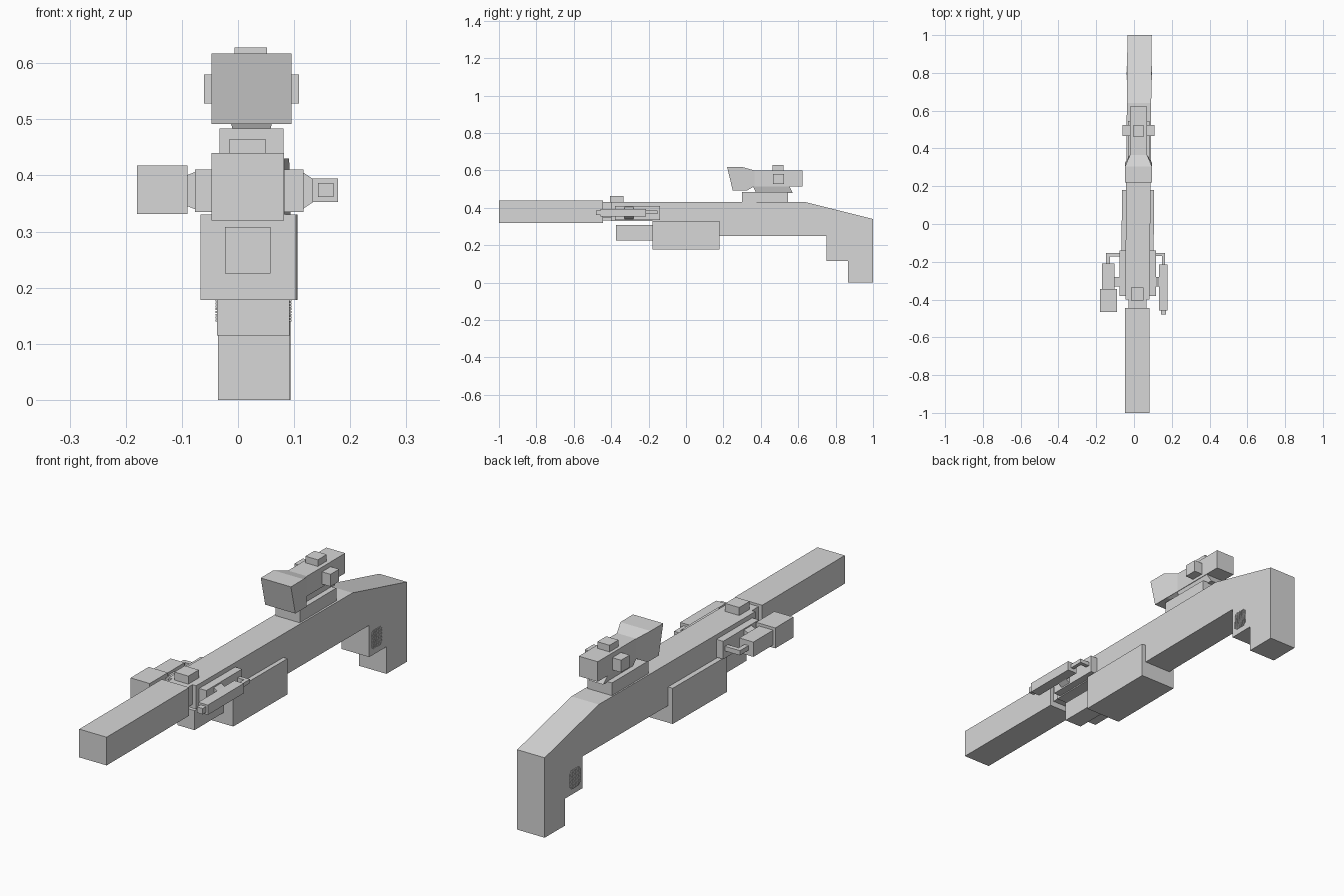
import bpy
import bmesh

if "Cube" in bpy.data.objects:
    bpy.data.objects.remove(bpy.data.objects["Cube"], do_unlink=True)

GREY = (0.68, 0.68, 0.68, 1)
grey = bpy.data.materials.new("plain_grey")
grey.use_nodes = True
grey.diffuse_color = GREY
grey.node_tree.nodes["Principled BSDF"].inputs["Base Color"].default_value = GREY


def finish(name, bm):
    bmesh.ops.recalc_face_normals(bm, faces=bm.faces)
    mesh = bpy.data.meshes.new(name)
    bm.to_mesh(mesh)
    bm.free()
    mesh.materials.append(grey)
    obj = bpy.data.objects.new(name, mesh)
    bpy.context.collection.objects.link(obj)
    return obj


def add_box(bm, x, y, z):
    verts = bmesh.ops.create_cube(bm, size=1)["verts"]
    for v in verts:
        v.co = [r[0] if c < 0 else r[1] for c, r in zip(v.co, (x, y, z))]
    return verts


def box(name, x, y, z, edit=None):
    """Box from three ranges; edit may move single corners."""
    bm = bmesh.new()
    for v in add_box(bm, x, y, z):
        if edit:
            edit(v.co)
    return finish(name, bm)


def prism(name, profile, x, edit=None):
    """Side profile of (y, z) points extruded across x."""
    bm = bmesh.new()
    face = bm.faces.new([bm.verts.new((x[0], y, z)) for y, z in profile])
    new = bmesh.ops.extrude_face_region(bm, geom=[face])["geom"]
    for v in new:
        if isinstance(v, bmesh.types.BMVert):
            v.co.x = x[1]
    for v in bm.verts:
        if edit:
            edit(v.co)
    return finish(name, bm)


def lean(co):
    co.x += 0.008 * co.y


# Body and stock, leaning very slightly sideways along the length
prism("body_and_stock",
      [(-.4, .43), (.64, .43), (1, .34), (1, 0), (.865, 0), (.865, .115),
       (.75, .115), (.75, .25), (.17, .25), (.17, .33), (-.4, .33)],
      (-.043, .086), lean)

# Barrel and its collar
box("barrel", (-.047, .082), (-1, -.445), (.32, .44))
box("barrel_collar", (-.03, .065), (-.45, -.39), (.345, .43))

# Underside
box("magazine", (-.065, .105), (-.18, .18), (.178, .33), lean)
box("fore_block", (-.023, .058), (-.375, -.17), (.225, .308))

# Front sight and side rails
box("front_sight", (-.016, .05), (-.405, -.335), (.43, .464))
box("left_rail", (.08, .117), (-.38, -.14), (.335, .411))
box("right_rail", (-.077, -.045), (-.38, -.14), (.335, .411))


def taper_out(outer_x):
    def edit(co):
        if abs(co.x - outer_x) < .002:
            co.z = .373 + (co.z - .373) * .6
    return edit


# Lamp on the right rail
box("lamp_clamp", (-.11, -.077), (-.33, -.28), (.34, .406), taper_out(-.11))
box("lamp_head", (-.18, -.09), (-.465, -.343), (.331, .418))
box("lamp_body", (-.17, -.104), (-.345, -.21), (.343, .406))
box("lamp_switch", (-.147, -.128), (-.212, -.153), (.365, .385))
box("lamp_switch_arm", (-.13, -.07), (-.172, -.153), (.365, .385))

# Pointer on the left rail
box("pointer_clamp", (.115, .135), (-.33, -.28), (.34, .406), taper_out(.135))
box("pointer_body", (.133, .178), (-.457, -.215), (.353, .395))
box("pointer_tip", (.143, .17), (-.48, -.455), (.362, .387))
box("pointer_switch", (.147, .163), (-.217, -.153), (.368, .385))
box("pointer_switch_arm", (.112, .149), (-.17, -.153), (.368, .385))


# Scope
def neck_shape(co):
    if co.z < .5:
        co.x = .024 + (co.x - .024) * .75
        co.y += .02


def bell_shape(co):
    if co.y > .34:
        co.x = .024 + (co.x - .024) * .64


box("scope_mount", (-.033, .081), (.3, .545), (.428, .484))
box("scope_neck", (-.02, .068), (.355, .55), (.48, .52), neck_shape)
box("scope_tube", (-.02, .069), (.35, .622), (.515, .6))
prism("scope_bell",
      [(.22, .617), (.305, .617), (.365, .6), (.365, .515), (.325, .492), (.25, .492)],
      (-.047, .095), bell_shape)
box("scope_top_knob", (-.006, .052), (.462, .522), (.595, .628))
box("scope_side_knobs", (-.061, .109), (.466, .524), (.528, .58))

# Rounded grip pads of fine studs, one on each side of the stock
PITCH = .005
for side, x in (("left", .092), ("right", -.037)):
    bm = bmesh.new()
    for i in range(14):
        for j in range(16):
            if min(i, 13 - i) + min(j, 15 - j) < 2:
                continue
            y, z = .765 + i * PITCH, .14 + j * PITCH
            add_box(bm, (x - .003, x + .003), (y, y + .0035), (z, z + .0035))
    finish(side + "_grip_pad", bm)
